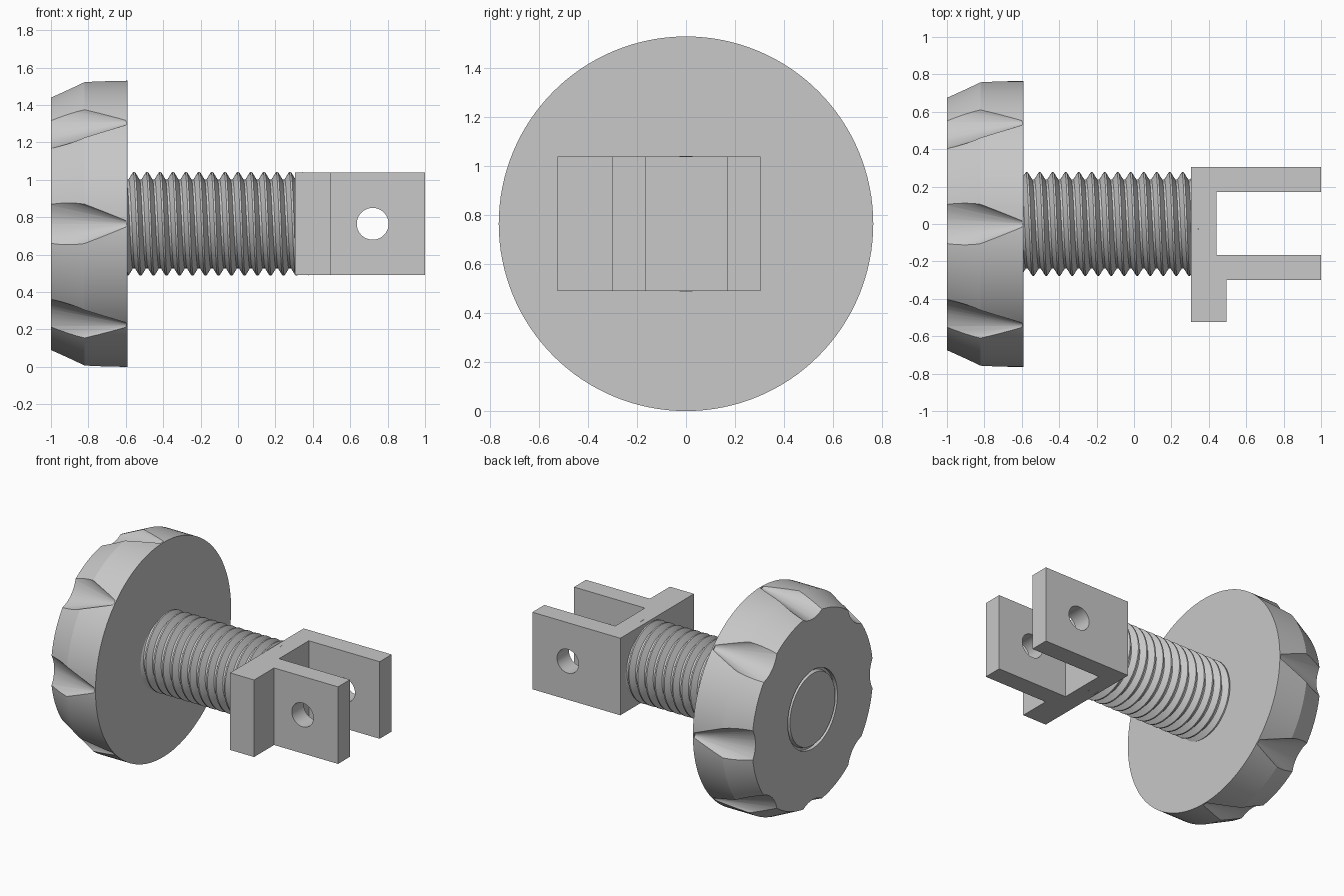
import bpy, bmesh
from math import sin, cos, pi, radians
from mathutils import Matrix, Vector

cube = bpy.data.objects.get("Cube")
if cube:
    bpy.data.objects.remove(cube, do_unlink=True)

AXIS_Z = 0.765

grey = bpy.data.materials.new("plain grey")
grey.use_nodes = True
grey.diffuse_color = (0.58, 0.58, 0.58, 1)
grey.node_tree.nodes["Principled BSDF"].inputs["Base Color"].default_value = grey.diffuse_color


def finish(name, bm):
    bmesh.ops.recalc_face_normals(bm, faces=bm.faces)
    mesh = bpy.data.meshes.new(name)
    bm.to_mesh(mesh)
    bm.free()
    mesh.materials.append(grey)
    ob = bpy.data.objects.new(name, mesh)
    bpy.context.collection.objects.link(ob)
    return ob


def activate(ob):
    bpy.ops.object.select_all(action="DESELECT")
    ob.select_set(True)
    bpy.context.view_layer.objects.active = ob


def cut(ob, cutter):
    cutter.hide_render = True
    mod = ob.modifiers.new("cut", "BOOLEAN")
    mod.operation = "DIFFERENCE"
    mod.solver = "EXACT"
    mod.object = cutter
    activate(ob)
    bpy.ops.object.modifier_apply(modifier=mod.name)
    bpy.data.objects.remove(cutter, do_unlink=True)


def smooth(ob, angle=28):
    activate(ob)
    bpy.ops.object.shade_smooth_by_angle(angle=radians(angle))


def ring_point(x, r, a):
    return Vector((x, r * cos(a), AXIS_Z + r * sin(a)))


def loft(bm, rings):
    """Skin a list of equal point rings and cap both ends."""
    loops = [[bm.verts.new(p) for p in ring] for ring in rings]
    n = len(loops[0])
    for a, b in zip(loops, loops[1:]):
        for i in range(n):
            bm.faces.new((a[i], a[(i + 1) % n], b[(i + 1) % n], b[i]))
    bm.faces.new(loops[0])
    bm.faces.new(loops[-1])


# Knob: turned body with a ring groove in its end face
profile = [(-1, 0.255), (-0.975, 0.263), (-0.975, 0.28), (-1, 0.28),
           (-1, 0.683), (-0.82, 0.765), (-0.59, 0.765)]
SEG = 128
bm = bmesh.new()
loft(bm, [[ring_point(x, r, 2 * pi * i / SEG) for i in range(SEG)] for x, r in profile])
knob = finish("knob", bm)

# Finger flutes: eight tapered cutters around the rim
bm = bmesh.new()
for k in range(8):
    turn = Matrix.Rotation(k * pi / 4, 4, "X")
    rings = []
    for x, centre, rad in [(-0.6, 0.778, 0.022), (-1.05, 0.853, 0.222)]:
        ring = [Vector((x, centre + rad * cos(t), rad * sin(t)))
                for t in (2 * pi * i / 48 for i in range(48))]
        rings.append([turn @ p + Vector((0, 0, AXIS_Z)) for p in ring])
    loft(bm, rings)
cut(knob, finish("flute_cutter", bm))
smooth(knob, 22)

# Threaded shaft: one right-handed helical strip, neighbouring turns welded
PITCH, STEPS, TURNS = 0.0695, 64, 15
CREST, ROOT = 0.277, 0.238
section = [(-0.005, CREST), (0.005, CREST), (0.029, ROOT), (PITCH - 0.029, ROOT), (PITCH - 0.005, CREST)]
start = -0.556 - 2.25 * PITCH
bm = bmesh.new()
rows = []
for j in range(STEPS * TURNS + 1):
    x0 = start + PITCH * j / STEPS
    rows.append([bm.verts.new(ring_point(x0 + dx, r, 2 * pi * j / STEPS)) for dx, r in section])
for a, b in zip(rows, rows[1:]):
    for k in range(len(section) - 1):
        bm.faces.new((a[k], a[k + 1], b[k + 1], b[k]))
bmesh.ops.remove_doubles(bm, verts=bm.verts, dist=0.0001)
smooth(finish("threaded_shaft", bm))

# Fork: extruded outline with two arms and a side tab
outline = [(0.305, 0.305), (1, 0.305), (1, 0.17), (0.44, 0.17), (0.44, -0.165),
           (1, -0.165), (1, -0.3), (0.495, -0.3), (0.495, -0.525), (0.305, -0.525)]
bm = bmesh.new()
loft(bm, [[Vector((x, y, z)) for x, y in outline] for z in (0.49, 1.04)])
fork = finish("fork", bm)

# Pin hole through both arms
bm = bmesh.new()
bmesh.ops.create_cone(bm, cap_ends=True, segments=64, radius1=0.085, radius2=0.085, depth=1.2,
                      matrix=Matrix.Translation((0.72, 0, AXIS_Z)) @ Matrix.Rotation(pi / 2, 4, "X"))
cut(fork, finish("pin_hole_cutter", bm))
smooth(fork)
